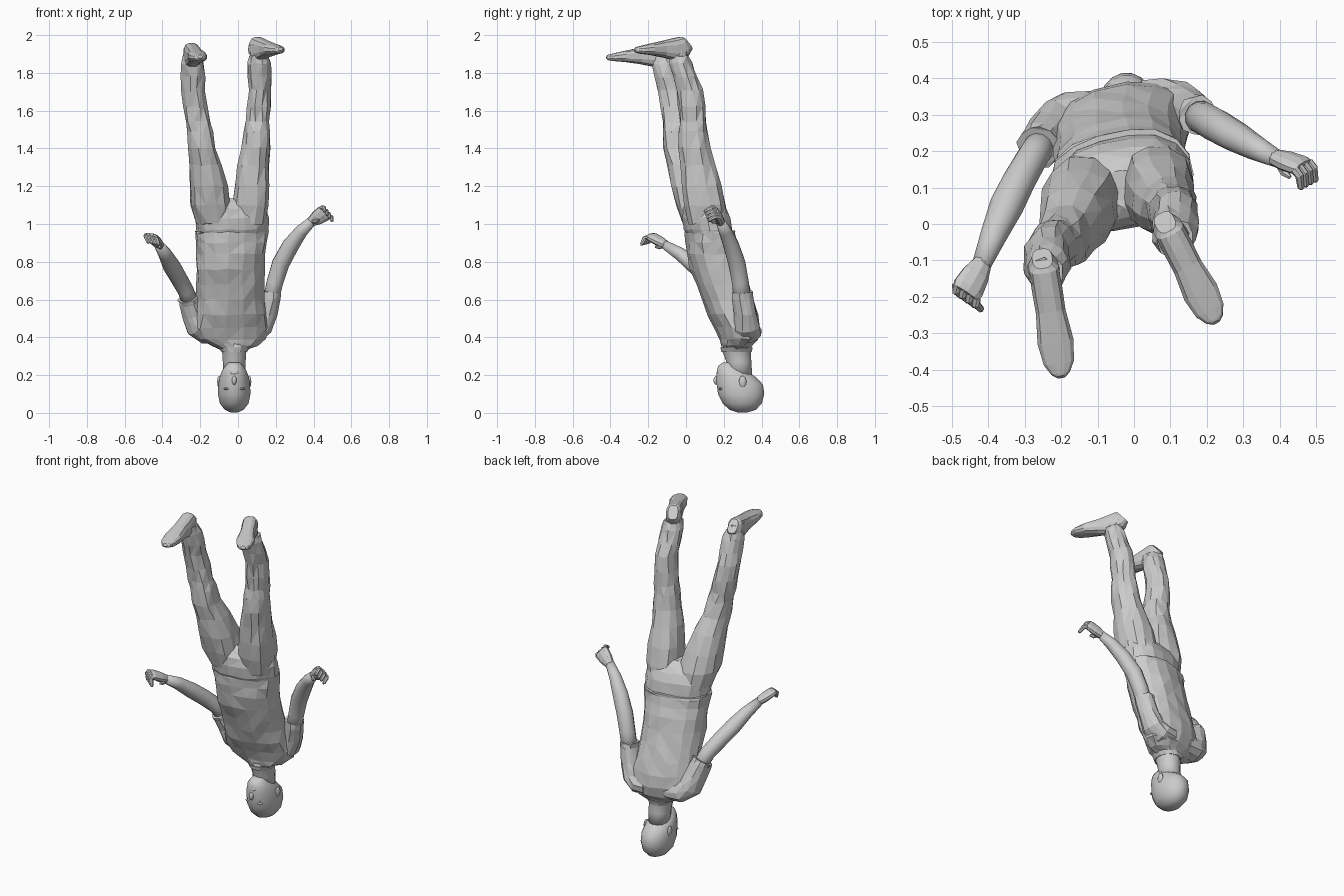
import bpy, bmesh, math, random
from mathutils import Vector as V

random.seed(4)


def loft(name, rings, ref=None, n=12, power=2.0, fold=0.0, smooth=False, yaw=0.0):
    """Skin rings (x, y, z, a, b). Flat rings, or square to the path if ref gives the width axis."""
    bm = bmesh.new()
    pts = [V(r[:3]) for r in rings]
    loops = []
    cy, sy = math.cos(math.radians(yaw)), math.sin(math.radians(yaw))
    for i, r in enumerate(rings):
        u, w = V((cy, sy, 0)), V((-sy, cy, 0))
        if ref:
            t = (pts[min(i + 1, len(pts) - 1)] - pts[max(i - 1, 0)]).normalized()
            u = V(ref)
            u = (u - t * u.dot(t)).normalized()
            w = t.cross(u)
        loop = []
        for k in range(n):
            a = 2 * math.pi * (k + 0.5) / n
            c, s = math.cos(a), math.sin(a)
            c = math.copysign(abs(c) ** (2 / power), c)
            s = math.copysign(abs(s) ** (2 / power), s)
            p = pts[i] + u * (c * r[3]) + w * (s * r[4])
            p += V([random.uniform(-fold, fold) for _ in range(3)])
            loop.append(bm.verts.new(p))
        loops.append(loop)
    for lo, hi in zip(loops, loops[1:]):
        for k in range(n):
            bm.faces.new((lo[k], lo[(k + 1) % n], hi[(k + 1) % n], hi[k]))
    bm.faces.new(loops[0])
    bm.faces.new(loops[-1])
    bmesh.ops.recalc_face_normals(bm, faces=bm.faces)
    if fold:
        bmesh.ops.triangulate(bm, faces=bm.faces)
    for f in bm.faces:
        f.smooth = smooth
    me = bpy.data.meshes.new(name)
    bm.to_mesh(me)
    bm.free()
    ob = bpy.data.objects.new(name, me)
    bpy.context.collection.objects.link(ob)
    return ob


def blob(name, loc, size):
    bpy.ops.mesh.primitive_uv_sphere_add(segments=10, ring_count=6, radius=1, location=loc)
    ob = bpy.context.object
    ob.name = name
    ob.scale = size
    bpy.ops.object.shade_smooth()
    return ob


def shoe(name, heel, toe):
    """Heel and toe lie on the sole, which faces up."""
    h, t = V(heel), V(toe)
    side = (t - h).cross(V((0, 0, 1)))
    rings = []
    for f, wid, high in ((0, .028, .085), (.06, .042, .11), (.25, .043, .12), (.45, .042, .09),
                         (.7, .051, .06), (.88, .043, .042), (.97, .026, .03), (1, .012, .018)):
        p = h.lerp(t, f) - V((0, 0, high / 2))
        rings.append((*p, wid, high / 2))
    loft(name, rings, ref=side, n=12, power=2.8)


def hand(name, wrist, knuckle, across, bend, thumb):
    """Palm, four bent fingers and a thumb."""
    a, k, b = V(wrist), V(knuckle), V(bend).normalized()
    d = (k - a).normalized()
    u = V(across)
    u = (u - d * u.dot(d)).normalized()
    loft(name + "_palm", [(*a, .026, .023), (*a.lerp(k, .45), .04, .025),
                          (*a.lerp(k, .9), .046, .022), (*(k + d * .008), .04, .014)], ref=u, n=10)
    for i in range(4):
        p = k + u * (i - 1.5) * .022
        q = p + (d * .5 + b * .5) * .03
        e = q + b * .036
        loft(f"{name}_finger_{i + 1}", [(*p, .013, .013), (*q, .012, .012), (*e, .01, .01),
                                        (*(e + b * .007), .005, .005)], ref=u, n=7)
    s = a.lerp(k, .3) + V(thumb) * .02
    m = a.lerp(k, .55) + V(thumb) * .048
    e = m + d * .025 + V(thumb) * .012
    loft(name + "_thumb", [(*s, .014, .014), (*m, .012, .012), (*e, .006, .006)], ref=b, n=7)


# head (crown down) and neck
loft("head", [(-.02, .300, .002, .018, .025), (-.02, .300, .016, .05, .07), (-.02, .298, .05, .077, .105),
              (-.02, .292, .10, .087, .124), (-.02, .285, .15, .085, .124), (-.02, .265, .19, .078, .106),
              (-.02, .24, .225, .065, .077), (-.02, .225, .248, .048, .055), (-.02, .23, .268, .03, .035)],
     n=20, smooth=True)
loft("neck", [(-.02, .285, .19, .06, .066), (-.02, .28, .27, .062, .066), (-.02, .267, .33, .066, .076),
              (-.02, .265, .37, .085, .08)], n=14, smooth=True)

# face
blob("nose", (-.02, .163, .172), (.013, .018, .024))
blob("mouth", (-.02, .169, .211), (.025, .009, .008))
for s, side in ((-1, "left"), (1, "right")):
    blob(side + "_brow", (-.02 + s * .034, .184, .128), (.024, .012, .007))
    blob(side + "_eye", (-.02 + s * .033, .183, .147), (.013, .008, .007))
    blob(side + "_ear", (-.02 + s * .08, .3, .165), (.011, .02, .032))

# shirt, hem and collar
loft("shirt", [(-.02, .267, .335, .07, .072), (-.02, .27, .358, .125, .082), (-.03, .277, .39, .185, .095),
               (-.038, .27, .45, .205, .115), (-.038, .248, .52, .193, .13), (-.04, .222, .6, .182, .134),
               (-.04, .193, .68, .178, .138), (-.04, .165, .76, .18, .141), (-.037, .147, .84, .184, .14),
               (-.035, .135, .9, .19, .133), (-.035, .13, .95, .197, .13), (-.035, .128, .962, .197, .128)],
     n=16, power=2.2, fold=.005, yaw=11)
loft("collar", [(-.02, .267, .322, .069, .08), (-.02, .268, .345, .085, .085)], n=14)

# sleeves, flowing out of the shoulders
loft("left_sleeve", [(-.1, .285, .43, .085, .06), (-.17, .28, .432, .085, .068), (-.212, .262, .46, .078, .068),
                     (-.236, .245, .525, .068, .062), (-.255, .22, .59, .062, .058),
                     (-.262, .21, .61, .062, .06)], ref=(0, 1, -.15), n=12, fold=.004)
loft("right_sleeve", [(.03, .31, .43, .085, .06), (.09, .318, .43, .082, .066), (.128, .32, .46, .07, .06),
                      (.155, .312, .53, .06, .057), (.172, .3, .61, .057, .053),
                      (.176, .298, .64, .056, .053)], ref=(0, 1, -.1), n=12, fold=.004)

# bare arms and hands
loft("left_arm", [(-.24, .24, .55, .043, .045), (-.278, .185, .65, .043, .045), (-.315, .12, .715, .045, .045),
                  (-.35, .05, .775, .047, .044), (-.385, -.03, .84, .037, .036), (-.42, -.115, .892, .026, .024)],
     ref=(1, 0, 0), n=12, smooth=True)
hand("left_hand", (-.415, -.105, .887), (-.46, -.185, .935), (.9, -.25, -.3), (.35, -.35, -.8), (.6, .1, -.75))
loft("right_arm", [(.165, .3, .56, .043, .046), (.195, .288, .69, .045, .046), (.226, .27, .79, .047, .047),
                   (.278, .24, .885, .045, .043), (.335, .208, .962, .035, .035), (.39, .18, 1.015, .026, .024)],
     ref=(1, 0, 0), n=12, smooth=True)
hand("right_hand", (.385, .183, 1.01), (.46, .16, 1.06), (.75, .2, -.5), (.1, -.75, -.4), (-.3, -.6, -.5))

# trousers
loft("trouser_hips", [(-.03, .13, .92, .18, .115), (-.03, .118, .97, .19, .124), (-.032, .107, 1.03, .197, .124),
                      (-.035, .1, 1.08, .185, .108), (-.035, .098, 1.115, .13, .08), (-.035, .1, 1.135, .05, .05)],
     n=16, power=2.2, fold=.004, yaw=11)
loft("left_trouser_leg", [(-.13, .09, 1.0, .09, .105), (-.142, .062, 1.1, .108, .12),
                          (-.155, .035, 1.2, .103, .112), (-.172, .003, 1.31, .09, .1),
                          (-.19, -.032, 1.4, .076, .088), (-.202, -.052, 1.49, .07, .076),
                          (-.213, -.056, 1.54, .064, .07), (-.226, -.062, 1.62, .062, .074),
                          (-.237, -.078, 1.71, .061, .07), (-.238, -.098, 1.78, .062, .066),
                          (-.24, -.12, 1.85, .06, .062), (-.245, -.13, 1.89, .046, .054)],
     n=12, power=2.2, fold=.006)
loft("right_trouser_leg", [(.06, .115, 1.0, .09, .105), (.066, .1, 1.1, .1, .116),
                           (.073, .082, 1.2, .096, .106), (.083, .062, 1.31, .086, .095),
                           (.094, .045, 1.4, .075, .084), (.1, .037, 1.49, .067, .076),
                           (.106, .036, 1.54, .062, .07), (.11, .032, 1.62, .061, .072),
                           (.113, .018, 1.71, .06, .068), (.113, -.005, 1.78, .062, .064),
                           (.112, -.03, 1.85, .06, .06), (.11, -.038, 1.89, .05, .052)],
     n=12, power=2.2, fold=.006)

# ankles and shoes
loft("left_ankle", [(-.242, -.127, 1.84, .045, .05), (-.248, -.14, 1.93, .04, .048)], n=10)
loft("right_ankle", [(.11, -.035, 1.84, .047, .048), (.105, -.04, 1.95, .042, .048)], n=10)
shoe("left_shoe", (-.252, -.095, 1.968), (-.2, -.42, 1.895))
shoe("right_shoe", (.085, .005, 2.0), (.225, -.27, 1.935))
